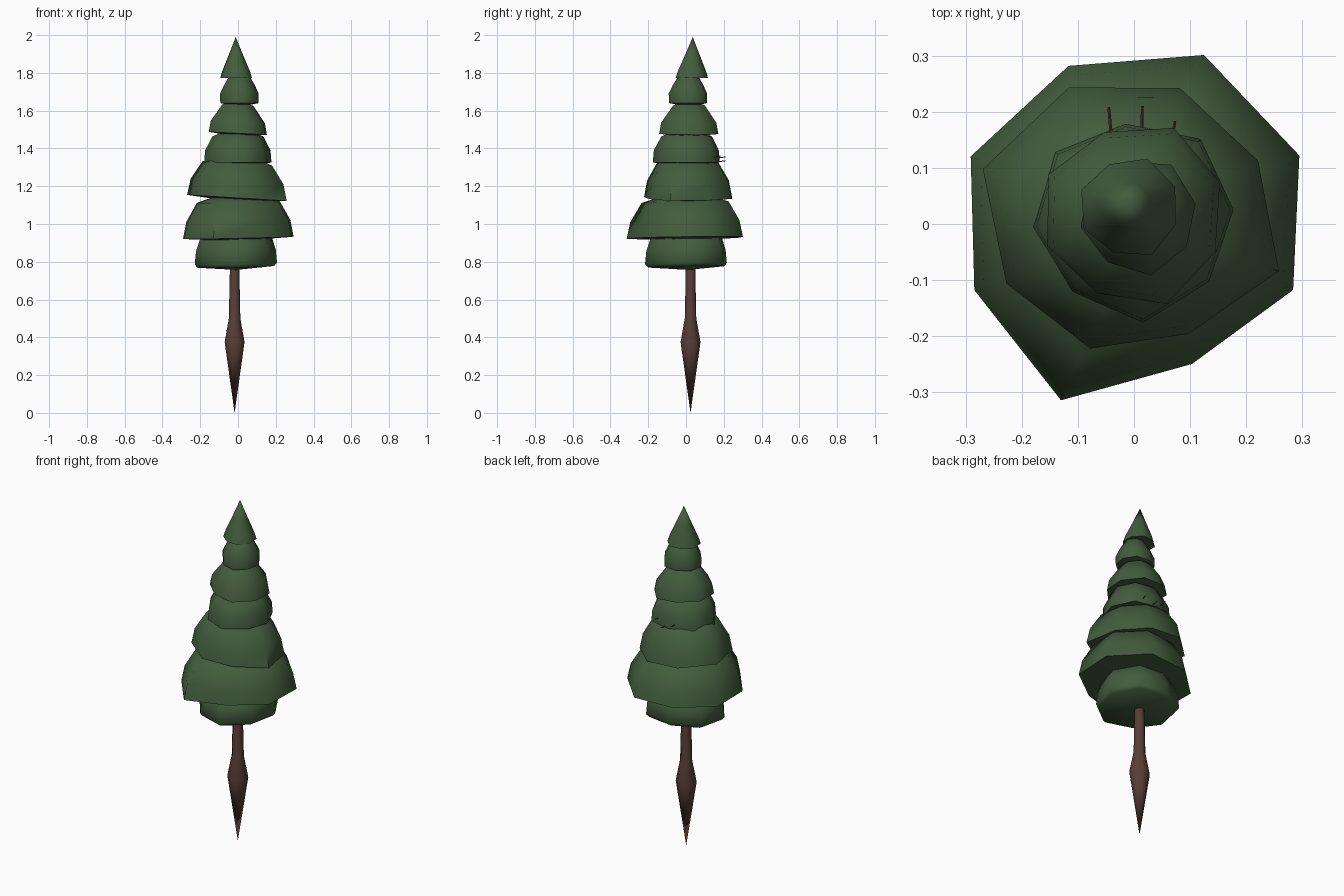
import bpy
import bmesh
from math import cos, sin, radians, tau
from mathutils import Vector

cube = bpy.data.objects.get("Cube")
if cube:
    bpy.data.objects.remove(cube)


def make_material(name, colour):
    mat = bpy.data.materials.new(name)
    mat.use_nodes = True
    mat.diffuse_color = (*colour, 1)
    bsdf = mat.node_tree.nodes["Principled BSDF"]
    bsdf.inputs["Base Color"].default_value = (*colour, 1)
    bsdf.inputs["Roughness"].default_value = 0.9
    return mat


needle_green = make_material("needle green", (0.056, 0.108, 0.047))
bark_brown = make_material("bark brown", (0.1, 0.048, 0.038))


def loft(name, centre, outline, turn, profile, mat, tilt=(0, 0), lean=(0, 0)):
    """Stack rings of (height, scale); a zero scale closes to a point."""
    bm = bmesh.new()
    sides = len(outline)
    base = profile[0][0]
    rings = []
    for z, scale in profile:
        cx = centre[0] + lean[0] * (z - base)
        cy = centre[1] + lean[1] * (z - base)
        if scale == 0:
            rings.append([bm.verts.new((cx, cy, z))])
            continue
        ring = []
        for i, radius in enumerate(outline):
            a = radians(turn) + tau * i / sides
            x, y = radius * scale * cos(a), radius * scale * sin(a)
            ring.append(bm.verts.new((cx + x, cy + y, z + tilt[0] * x + tilt[1] * y)))
        rings.append(ring)
    for low, high in zip(rings, rings[1:]):
        for i in range(sides):
            j = (i + 1) % sides
            corners = [low[i % len(low)], low[j % len(low)],
                       high[j % len(high)], high[i % len(high)]]
            bm.faces.new(list(dict.fromkeys(corners)))
    for ring in (rings[0], rings[-1]):
        if len(ring) > 1:
            bm.faces.new(ring)
    bmesh.ops.recalc_face_normals(bm, faces=bm.faces)
    mesh = bpy.data.meshes.new(name)
    bm.to_mesh(mesh)
    bm.free()
    mesh.materials.append(mat)
    obj = bpy.data.objects.new(name, mesh)
    bpy.context.collection.objects.link(obj)
    bpy.ops.object.select_all(action="DESELECT")
    obj.select_set(True)
    bpy.context.view_layer.objects.active = obj
    bpy.ops.object.shade_smooth_by_angle(angle=radians(60))
    return obj


def wobble(radius, sides=8):
    """Slightly uneven round outline."""
    return [radius * (1 + 0.05 * sin(2.3 * i)) for i in range(sides)]


# Trunk with a pointed, swollen foot
loft("trunk", (-0.018, 0.024), [1] * 8, 22.5,
     [(0, 0), (0.375, 0.057), (0.5, 0.033), (0.72, 0.028), (0.85, 0.026)], bark_brown)

# Foliage tiers, bottom to top
loft("foliage_tier_1", (-0.01, 0.01), wobble(0.22), 10,
     [(0.757, 0), (0.773, 0.93), (0.79, 1), (0.86, 0.97), (0.92, 0.88), (0.97, 0.4)],
     needle_green, tilt=(0.02, 0.02))

loft("foliage_tier_2", (0, 0),
     [0.319, 0.326, 0.305, 0.315, 0.308, 0.34, 0.27, 0.307], 22.5,
     [(0.91, 0), (0.927, 1), (1.015, 0.94), (1.115, 0.75), (1.16, 0.3)],
     needle_green, tilt=(0.02, 0.01))

loft("foliage_tier_3", (0, 0.005),
     [0.246, 0.251, 0.265, 0.285, 0.253, 0.24, 0.223, 0.273], 26,
     [(1.115, 0), (1.138, 1), (1.225, 0.93), (1.32, 0.7), (1.36, 0.3)],
     needle_green, tilt=(-0.06, 0))

loft("foliage_tier_4", (0, 0.01), wobble(0.178), 5,
     [(1.31, 0), (1.325, 1), (1.39, 0.97), (1.463, 0.76), (1.5, 0.3)],
     needle_green)

loft("foliage_tier_5", (0, 0.018), wobble(0.163), 20,
     [(1.462, 0), (1.48, 1), (1.54, 0.93), (1.628, 0.54), (1.65, 0.2)],
     needle_green, tilt=(-0.05, 0))

loft("foliage_tier_6", (0.008, 0.015), wobble(0.105), 12,
     [(1.62, 0), (1.64, 0.98), (1.69, 0.99), (1.735, 0.79), (1.775, 0.56), (1.79, 0.3)],
     needle_green)

loft("foliage_tier_7", (-0.008, 0.03), wobble(0.092), 25,
     [(1.79, 0), (1.773, 0.97), (1.81, 0.84), (1.89, 0.46), (1.99, 0)],
     needle_green, lean=(-0.02, 0.03))

# Short twigs poking out of the back
for n, (x, y, z) in enumerate([(-0.045, 0.208, 1.355), (0.015, 0.21, 1.335),
                               (0.073, 0.183, 1.36)]):
    twig = loft(f"twig_{n + 1}", (0, 0), [0.003] * 4, 0, [(-0.06, 1), (0, 0.8)], bark_brown)
    twig.location = (x, y, z)
    twig.rotation_mode = "QUATERNION"
    twig.rotation_quaternion = Vector((x * 0.4, y, 0.03)).to_track_quat("Z", "Y")
